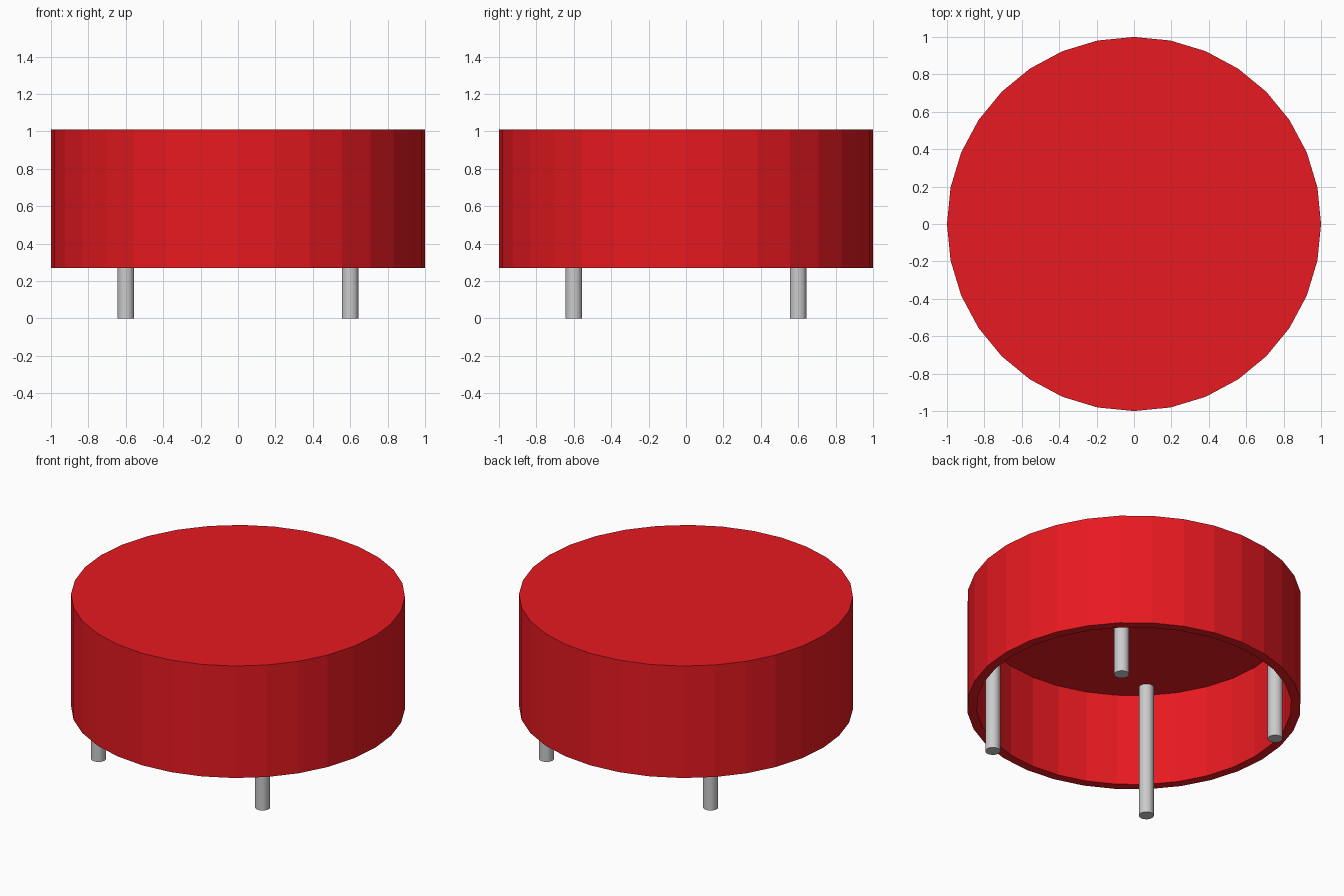
import bpy, bmesh, math

if "Cube" in bpy.data.objects:
    bpy.data.objects.remove(bpy.data.objects["Cube"])

SIDES = 32
R_OUT, R_IN = 1.0, 0.943
Z_BOTTOM, Z_CEILING, Z_TOP = 0.27, 0.885, 1.01


def ring(bm, radius, z, sides):
    step = 2 * math.pi / sides
    return [bm.verts.new((radius * math.cos(i * step), radius * math.sin(i * step), z))
            for i in range(sides)]


def capped_sweep(name, profile, sides):
    """Revolve (radius, z) points around z and cap both ends."""
    bm = bmesh.new()
    rings = [ring(bm, r, z, sides) for r, z in profile]
    for a, b in zip(rings, rings[1:]):
        for i in range(sides):
            j = (i + 1) % sides
            bm.faces.new((a[i], a[j], b[j], b[i]))
    bm.faces.new(rings[0])
    bm.faces.new(rings[-1])
    bmesh.ops.recalc_face_normals(bm, faces=bm.faces)
    mesh = bpy.data.meshes.new(name)
    bm.to_mesh(mesh)
    bm.free()
    obj = bpy.data.objects.new(name, mesh)
    bpy.context.collection.objects.link(obj)
    return obj


# Hollow red cap, open underneath
cap = capped_sweep("lens_cap", [(R_IN, Z_CEILING), (R_IN, Z_BOTTOM),
                                (R_OUT, Z_BOTTOM), (R_OUT, Z_TOP)], SIDES)
red = bpy.data.materials.new("red")
red.diffuse_color = (0.8, 0.01, 0.015, 1)
red.use_nodes = True
red.node_tree.nodes["Principled BSDF"].inputs["Base Color"].default_value = red.diffuse_color
cap.data.materials.append(red)

# Four grey pins running from the ground up to the cap's ceiling
for side, x in (("left", -0.6), ("right", 0.6)):
    for end, y in (("front", -0.6), ("back", 0.6)):
        pin = capped_sweep(f"{end}_{side}_pin", [(0.045, 0), (0.045, Z_CEILING + 0.01)], SIDES)
        pin.location = (x, y, 0)
